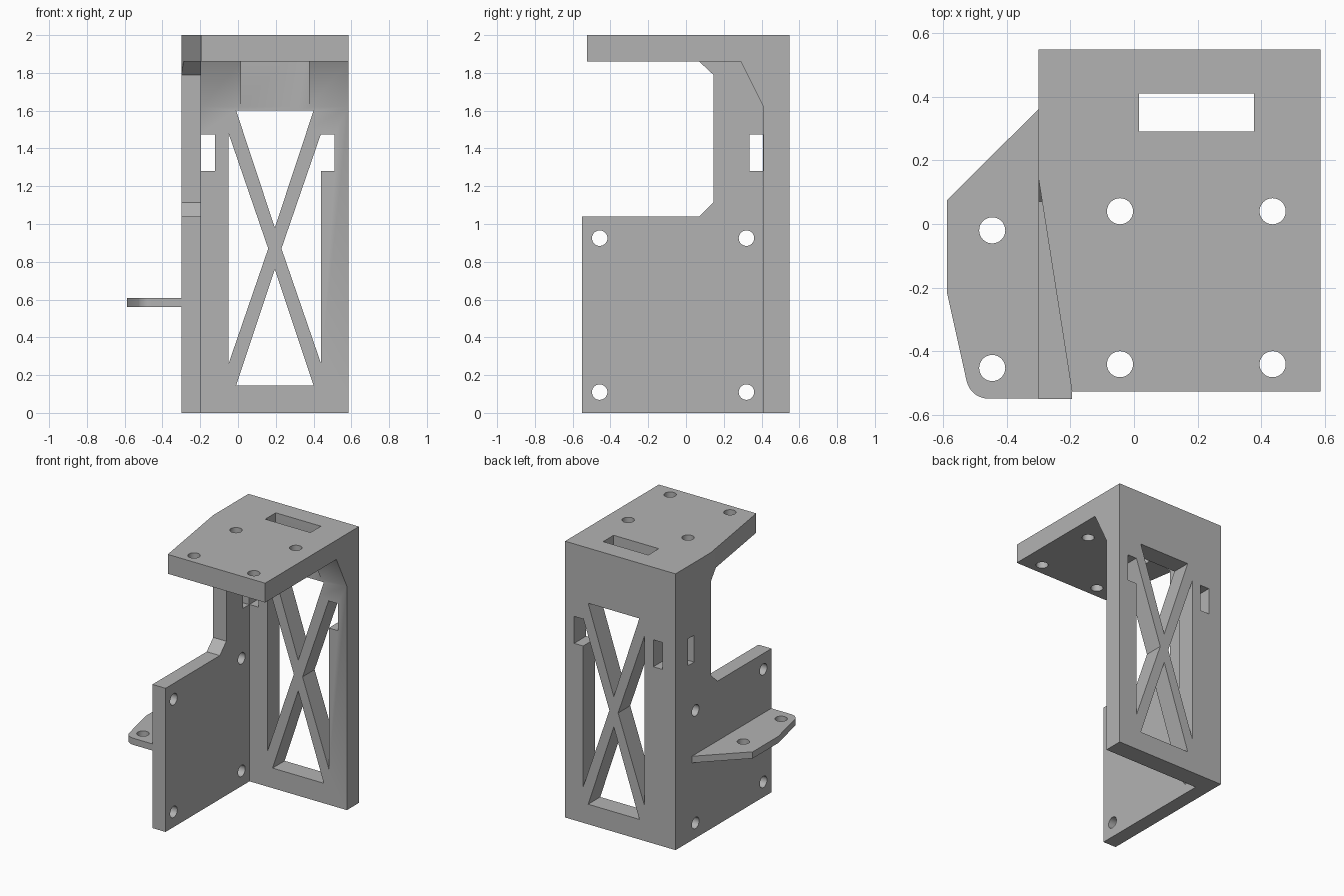
import bpy, bmesh, math
from mathutils import Vector

cube = bpy.data.objects.get("Cube")
if cube:
    bpy.data.objects.remove(cube, do_unlink=True)

grey = bpy.data.materials.new("plain grey")
grey.use_nodes = True
grey.diffuse_color = (0.45, 0.45, 0.45, 1)
grey.node_tree.nodes["Principled BSDF"].inputs["Base Color"].default_value = (0.45, 0.45, 0.45, 1)


def prism(name, axis, outline, low, high):
    """Extrude a 2D outline along x, y or z between low and high."""
    place = {"x": lambda a, b, t: (t, a, b),
             "y": lambda a, b, t: (a, t, b),
             "z": lambda a, b, t: (a, b, t)}[axis]
    bm = bmesh.new()
    face = bm.faces.new([bm.verts.new(place(a, b, low)) for a, b in outline])
    grown = bmesh.ops.extrude_face_region(bm, geom=[face])["geom"]
    shift = Vector(place(0, 0, high - low))
    bmesh.ops.translate(bm, vec=shift, verts=[v for v in grown if isinstance(v, bmesh.types.BMVert)])
    bmesh.ops.recalc_face_normals(bm, faces=bm.faces)
    mesh = bpy.data.meshes.new(name)
    bm.to_mesh(mesh)
    bm.free()
    mesh.materials.append(grey)
    obj = bpy.data.objects.new(name, mesh)
    bpy.context.collection.objects.link(obj)
    return obj


def rect(a0, a1, b0, b1):
    return [(a0, b0), (a1, b0), (a1, b1), (a0, b1)]


def arc(a, b, r, start=0, end=360, steps=32):
    angles = [math.radians(start + (end - start) * i / steps) for i in range(steps)]
    return [(a + r * math.cos(t), b + r * math.sin(t)) for t in angles]


def combine(target, tool, operation):
    """Apply a boolean and remove the tool object."""
    mod = target.modifiers.new("boolean", "BOOLEAN")
    mod.operation, mod.solver, mod.object = operation, "EXACT", tool
    bpy.context.view_layer.objects.active = target
    bpy.ops.object.modifier_apply(modifier=mod.name)
    bpy.data.objects.remove(tool, do_unlink=True)


def cut(target, axis, outline, low, high):
    combine(target, prism("cutter", axis, outline, low, high), "DIFFERENCE")


LEFT, INNER, RIGHT = -0.3, -0.195, 0.585
HOLE = 0.041

# Back wall, sloped gusset and top shelf share one side profile
frame = prism("bracket_frame", "x",
              [(-0.525, 1.86), (0.29, 1.86), (0.41, 1.62), (0.41, 0),
               (0.548, 0), (0.548, 2), (-0.525, 2)], LEFT, RIGHT)

# Side wall with a chamfered notch
side = prism("side_wall", "x",
             [(-0.55, 0), (0.548, 0), (0.548, 2), (0.07, 2), (0.07, 1.86), (0.145, 1.79),
              (0.145, 1.115), (0.07, 1.04), (-0.55, 1.04)], LEFT, INNER)
combine(frame, side, "UNION")

# Slanted edge of the shelf
cut(frame, "z", [(LEFT, 0.145), (INNER, -0.525), (INNER, -0.7), (-0.5, -0.7), (-0.5, 0.145)], 1.5, 2.2)

# Cross-braced window in the back wall
MID = 0.195
windows = [
    [(MID - 0.205, 1.6), (MID + 0.205, 1.6), (MID, 0.98)],
    [(MID - 0.205, 0.145), (MID + 0.205, 0.145), (MID, 0.76)],
    [(MID - 0.245, 1.48), (MID - 0.245, 0.26), (MID - 0.035, 0.87)],
    [(0.44, 0.26), (MID + 0.035, 0.87), (0.44, 1.48), (0.44, 1.475),
     (0.512, 1.475), (0.512, 1.28), (0.44, 1.28)],
    rect(INNER, -0.122, 1.28, 1.475),
]
for outline in windows:
    cut(frame, "y", outline, 0.35, 0.7)

# Strap slot in the side wall and cable slot in the shelf
cut(frame, "x", rect(0.335, 0.407, 1.28, 1.475), -0.4, INNER + 0.02)
cut(frame, "z", rect(0.015, 0.377, 0.29, 0.41), 1.5, 2.2)

# Screw holes
for y in (-0.457, 0.32):
    for z in (0.11, 0.925):
        cut(frame, "x", arc(y, z, HOLE), -0.4, -0.1)
for x in (-0.044, 0.435):
    for y in (-0.44, 0.04):
        cut(frame, "z", arc(x, y, HOLE), 1.7, 2.2)

# Mounting wing on the outside of the side wall
corner = arc(-0.457, -0.478, 0.07, 192, 270, 8)
wing = prism("mounting_wing", "z",
             [(LEFT, 0.36), (-0.587, 0.075), (-0.587, -0.215)] + corner +
             [(-0.457, -0.548), (LEFT, -0.548)], 0.56, 0.608)
for y in (-0.452, -0.02):
    cut(wing, "z", arc(-0.445, y, HOLE), 0.4, 0.8)

# Smooth the shallow bends and hole walls, keep the corners sharp
for obj in (frame, wing):
    bpy.ops.object.select_all(action="DESELECT")
    obj.select_set(True)
    bpy.context.view_layer.objects.active = obj
    bpy.ops.object.shade_smooth_by_angle(angle=math.radians(30))
